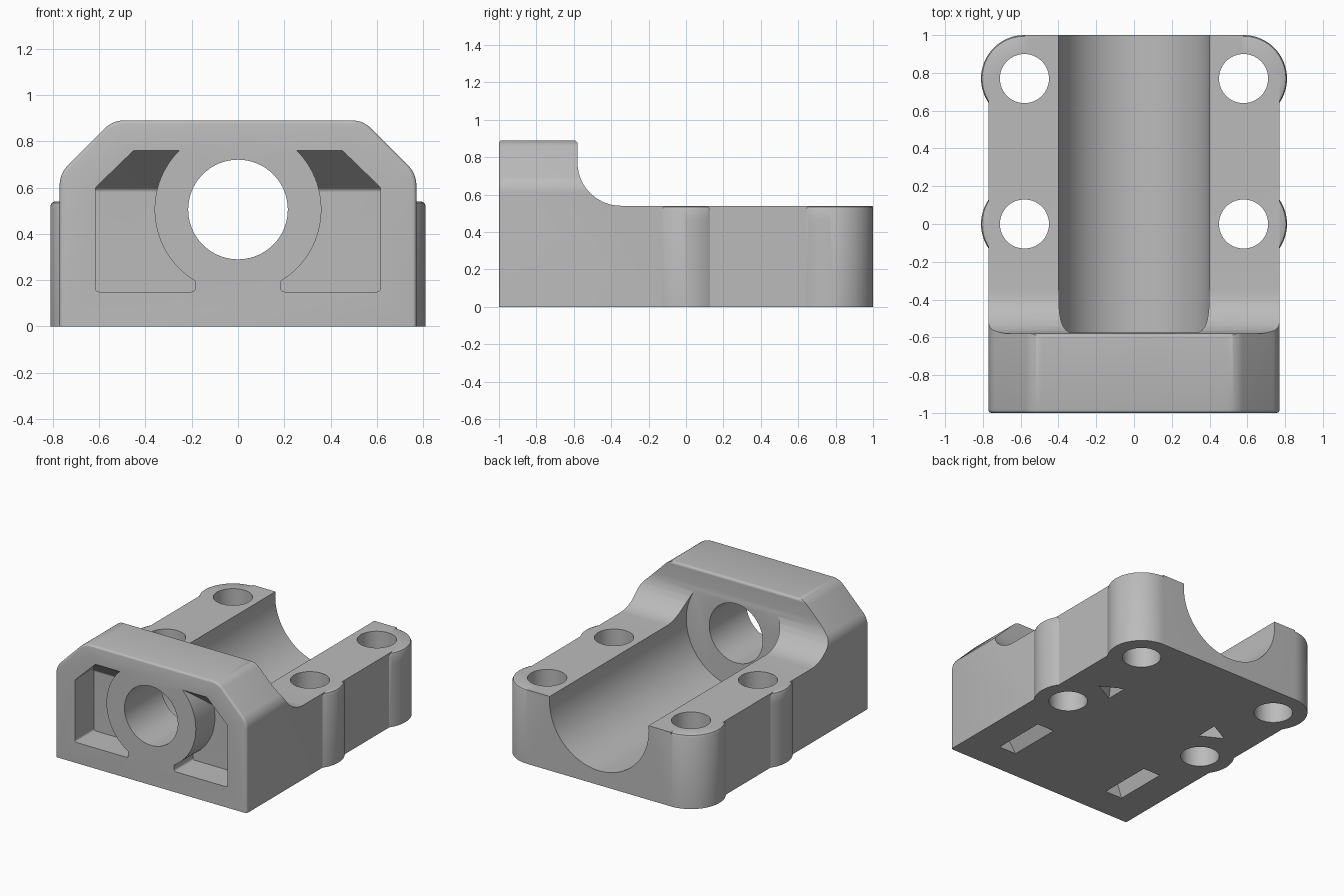
import bpy, bmesh, math
from mathutils import Vector, Matrix

if "Cube" in bpy.data.objects:
    bpy.data.objects.remove(bpy.data.objects["Cube"], do_unlink=True)

AXES = {"x": lambda u, v, t: (t, u, v),
        "y": lambda u, v, t: (u, t, v),
        "z": lambda u, v, t: (u, v, t)}


def finish(name, bm):
    bmesh.ops.recalc_face_normals(bm, faces=bm.faces)
    mesh = bpy.data.meshes.new(name)
    bm.to_mesh(mesh)
    bm.free()
    ob = bpy.data.objects.new(name, mesh)
    bpy.context.collection.objects.link(ob)
    return ob


def rounded(points, steps=10):
    """Turn (u, v, radius) corners into an outline with true arcs."""
    out = []
    for i, p in enumerate(points):
        here = Vector(p[:2])
        r = p[2] if len(p) > 2 else 0
        if not r:
            out.append(here)
            continue
        a = (Vector(points[i - 1][:2]) - here).normalized()
        b = (Vector(points[(i + 1) % len(points)][:2]) - here).normalized()
        half = a.angle(b) / 2
        centre = here + (a + b).normalized() * r / math.sin(half)
        start = here + a * r / math.tan(half) - centre
        end = here + b * r / math.tan(half) - centre
        out += [centre + start.lerp(end, k / steps).normalized() * r
                for k in range(steps + 1)]
    return out


def prism(name, points, axis, t0, t1, rim=0):
    bm = bmesh.new()
    place = AXES[axis]
    face = bm.faces.new([bm.verts.new(place(p[0], p[1], t0)) for p in rounded(points)])
    rim_edges = list(face.edges)
    geom = bmesh.ops.extrude_face_region(bm, geom=[face], use_keep_orig=True)["geom"]
    shift = Vector(place(0, 0, t1 - t0))
    bmesh.ops.translate(bm, vec=shift, verts=[g for g in geom if isinstance(g, bmesh.types.BMVert)])
    bmesh.ops.recalc_face_normals(bm, faces=bm.faces)
    if rim:
        bmesh.ops.bevel(bm, geom=rim_edges, offset=rim, segments=3,
                        profile=0.5, affect="EDGES")
    return finish(name, bm)


def box(name, x0, x1, y0, y1, z0, z1):
    return prism(name, [(x0, y0), (x1, y0), (x1, y1), (x0, y1)], "z", z0, z1)


def cylinder(name, axis, u, v, r, t0, t1, n=96):
    pts = [(u + r * math.cos(2 * math.pi * k / n), v + r * math.sin(2 * math.pi * k / n))
           for k in range(n)]
    return prism(name, pts, axis, t0, t1)


def lathe(name, profile, x, y, n=72):
    """Revolve an (r, z) profile, closed on the axis by flat caps."""
    bm = bmesh.new()
    rings = [[bm.verts.new((x + r * math.cos(2 * math.pi * k / n),
                            y + r * math.sin(2 * math.pi * k / n), z)) for k in range(n)]
             for r, z in profile]
    for low, high in zip(rings, rings[1:]):
        for k in range(n):
            j = (k + 1) % n
            bm.faces.new((low[k], low[j], high[j], high[k]))
    bm.faces.new(rings[0])
    bm.faces.new(rings[-1])
    return finish(name, bm)


def combine(target, tool, operation):
    """Apply one boolean and remove its tool."""
    mod = target.modifiers.new("combine", "BOOLEAN")
    mod.object, mod.operation, mod.solver = tool, operation, "EXACT"
    bpy.context.view_layer.objects.active = target
    bpy.ops.object.modifier_apply(modifier=mod.name)
    bpy.data.objects.remove(tool, do_unlink=True)


DECK, BOSS_X, BOSS_R, FLOOR, AXIS_Z = 0.54, 0.58, 0.23, 0.38, 0.505
BOSS_Y = (0.0, 0.77)

# Main body: side silhouette crossed with the chamfered front silhouette
body = prism("bearing_housing", [(-1.1, 0), (0.77, 0), (0.77, DECK), (-0.58, DECK, 0.23),
                                 (-0.58, 0.89, 0.02), (-1.1, 0.89)], "x", -0.9, 0.9)
outline = prism("front_outline", [(-0.77, -0.1), (0.77, -0.1), (0.77, 0.66, 0.12),
                                  (0.54, 0.89, 0.12), (-0.54, 0.89, 0.12),
                                  (-0.77, 0.66, 0.12)], "y", -1, 1.2, rim=0.015)
combine(body, outline, "INTERSECT")

# Rear end and the four bolt bosses
combine(body, box("rear_end", -BOSS_X, BOSS_X, 0.6, 1, 0, DECK), "UNION")
for side in (1, -1):
    for y in BOSS_Y:
        boss = lathe("bolt_boss", [(BOSS_R, 0), (BOSS_R, 0.52), (0.224, 0.534),
                                   (0.21, DECK)], side * BOSS_X, y)
        combine(body, boss, "UNION")

# Saddle notches between the bosses, filleted around each boss
flare = [(0.31 - 0.08 * math.sin(a), 0.46 - 0.081 * math.cos(a))
         for a in (k * math.pi / 16 for k in range(9))]
for side in (1, -1):
    notch = box("notch_cutter", *sorted((side * 0.3, side * 0.95)), 0, 0.77, FLOOR, 0.58)
    for y in BOSS_Y:
        keep = lathe("boss_keep", [(0.31, 0.3)] + flare +
                     [(BOSS_R, 0.52), (0.224, 0.534), (0.21, 0.541), (0.2, 0.65)],
                     side * BOSS_X, y)
        combine(notch, keep, "DIFFERENCE")
    combine(body, notch, "DIFFERENCE")

# Round channel and the bore through the front wall
combine(body, cylinder("channel_cutter", "y", 0, AXIS_Z, 0.4, -0.575, 1.2, 128), "DIFFERENCE")
combine(body, cylinder("bore_cutter", "y", 0, AXIS_Z, 0.215, -1.2, -0.4), "DIFFERENCE")

for side in (1, -1):
    # Bolt holes
    for y in BOSS_Y:
        combine(body, cylinder("bolt_hole", "z", side * BOSS_X, y, 0.13, -0.1, 0.8, 64),
                "DIFFERENCE")

    # Front pocket with sloping ceiling, stopped by the ring around the bore
    pocket = prism("pocket_cutter", [(side * u, v, r) for u, v, r in (
        (0.185, 0.15, 0.015), (0.615, 0.15, 0.015), (0.615, 0.6, 0.015),
        (0.45, 0.76, 0.015), (0.185, 0.76, 0))], "y", -1.05, -0.7)
    ceiling = prism("pocket_ceiling", [(-1.1, 0.05), (-0.78, 0.05), (-0.78, 0.59, 0.02),
                                       (-1, 0.762), (-1.1, 0.84)], "x", -0.9, 0.9)
    combine(pocket, ceiling, "INTERSECT")
    combine(pocket, cylinder("bore_ring", "y", 0, AXIS_Z, 0.36, -1.2, -0.5), "DIFFERENCE")
    combine(body, pocket, "DIFFERENCE")

    # Underside recesses: a long groove and a small pyramid
    groove = prism("groove_cutter", [(side * 0.39, -0.01), (side * 0.54, -0.01),
                                     (side * 0.49, 0.13)], "y", -0.77, -0.37)
    combine(body, groove, "DIFFERENCE")
    bm = bmesh.new()
    for x, y, z in ((0.39, 0.2, -0.01), (0.39, 0.38, -0.01), (0.56, 0.29, -0.01),
                    (0.44, 0.29, 0.12)):
        bm.verts.new((side * x, y, z))
    bmesh.ops.convex_hull(bm, input=bm.verts)
    combine(body, finish("pyramid_cutter", bm), "DIFFERENCE")

# Plain grey finish
grey = bpy.data.materials.new("plain_grey")
grey.use_nodes = True
colour = (0.5, 0.5, 0.5, 1)
grey.diffuse_color = colour
grey.node_tree.nodes["Principled BSDF"].inputs["Base Color"].default_value = colour
body.data.materials.clear()
body.data.materials.append(grey)
for poly in body.data.polygons:
    poly.material_index = 0

bpy.ops.object.select_all(action="DESELECT")
body.select_set(True)
bpy.context.view_layer.objects.active = body
bpy.ops.object.shade_smooth_by_angle(angle=math.radians(32))
